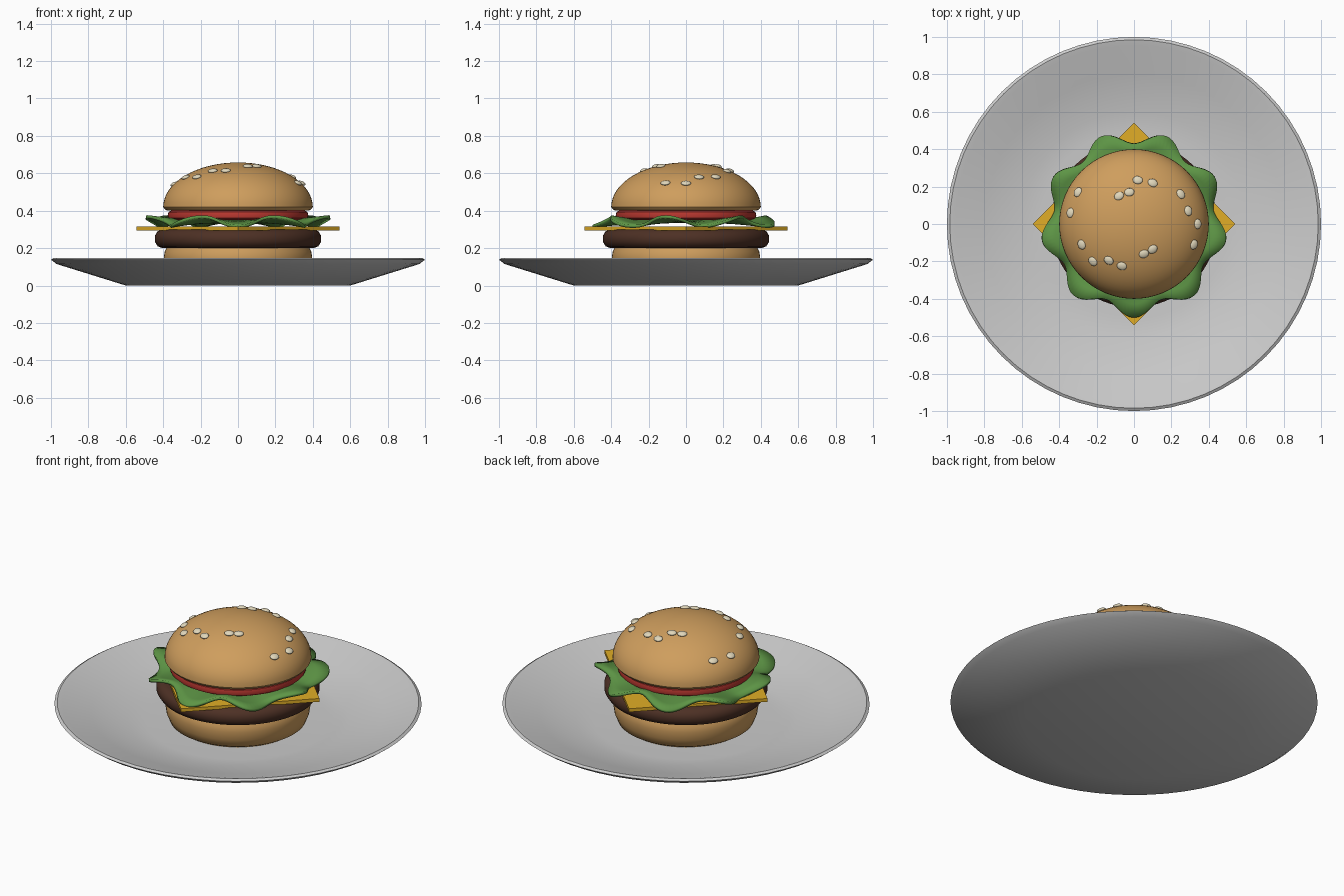
import bpy, bmesh
from math import sin, cos, pi, sqrt, radians
from mathutils import Vector

if "Cube" in bpy.data.objects:
    bpy.data.objects.remove(bpy.data.objects["Cube"])


def finish(name, bm, color=None, angle=40):
    bmesh.ops.recalc_face_normals(bm, faces=bm.faces)
    mesh = bpy.data.meshes.new(name)
    bm.to_mesh(mesh)
    bm.free()
    ob = bpy.data.objects.new(name, mesh)
    bpy.context.collection.objects.link(ob)
    if color:
        mat = bpy.data.materials.get(name) or bpy.data.materials.new(name)
        mat.diffuse_color = (*color, 1)
        mat.use_nodes = True
        mat.node_tree.nodes["Principled BSDF"].inputs["Base Color"].default_value = mat.diffuse_color
        mesh.materials.append(mat)
    bpy.ops.object.select_all(action='DESELECT')
    bpy.context.view_layer.objects.active = ob
    ob.select_set(True)
    if angle:
        bpy.ops.object.shade_smooth_by_angle(angle=radians(angle))
    return ob


def lathe(name, profile, color=None, angle=40, steps=64):
    """Spin an (r, z) profile around the z axis."""
    bm = bmesh.new()
    verts = [bm.verts.new((r, 0, z)) for r, z in profile]
    edges = [bm.edges.new(pair) for pair in zip(verts, verts[1:])]
    bmesh.ops.spin(bm, geom=verts + edges, cent=(0, 0, 0), axis=(0, 0, 1),
                   angle=2 * pi, steps=steps, use_duplicate=False)
    bmesh.ops.remove_doubles(bm, verts=bm.verts, dist=1e-4)
    return finish(name, bm, color, angle)


BUN = (0.62, 0.34, 0.11)
DOME_R, DOME_Z, DOME_H = 0.40, 0.42, 0.238

# Shallow dished plate
lathe("plate", [(0, 0), (0.6, 0), (0.97, 0.115), (1.0, 0.138), (0.985, 0.147),
                (0.955, 0.14), (0.8, 0.09), (0.6, 0.042), (0.5, 0.035), (0, 0.035)])

# Bottom bun, patty and tomato
lathe("bottom_bun", [(0, 0.035), (0.34, 0.035), (0.372, 0.055), (0.39, 0.1), (0.397, 0.15),
                     (0.392, 0.18), (0.38, 0.205), (0, 0.205)], BUN)
lathe("patty", [(0, 0.2), (0.405, 0.2), (0.43, 0.21), (0.445, 0.235), (0.445, 0.265),
                (0.43, 0.29), (0.405, 0.3), (0, 0.3)], (0.075, 0.03, 0.018))
lathe("tomato", [(0, 0.35), (0.355, 0.35), (0.372, 0.36), (0.376, 0.375),
                 (0.372, 0.392), (0.355, 0.402), (0, 0.402)], (0.5, 0.04, 0.03))

# Top bun with a domed crown
dome = [(DOME_R * cos(a), DOME_Z + DOME_H * sin(a)) for a in (i * pi / 32 for i in range(16))]
lathe("top_bun", [(0, 0.4), (0.375, 0.4), (0.39, 0.406)] + dome + [(0, DOME_Z + DOME_H)], BUN)

# Square cheese slice turned 45 degrees
bm = bmesh.new()
bmesh.ops.create_cone(bm, cap_ends=True, segments=4, radius1=0.542, radius2=0.542, depth=0.02)
bmesh.ops.translate(bm, verts=bm.verts, vec=(0, 0, 0.305))
finish("cheese", bm, (0.75, 0.42, 0.02), 0)

# Ruffled lettuce leaf: nine lobes around, seven waves up and down
bm = bmesh.new()
N, RINGS = 144, 8
rings = []
for j in range(1, RINGS + 1):
    t = j / RINGS
    ring = []
    for i in range(N):
        a = 2 * pi * i / N
        r = t * (0.465 - 0.035 * t ** 3 * sin(9 * a))
        ring.append(bm.verts.new((r * cos(a), r * sin(a), 0.342 - 0.026 * t ** 3 * sin(7 * a))))
    rings.append(ring)
bm.faces.new(rings[0])
for inner, outer in zip(rings, rings[1:]):
    for i in range(N):
        k = (i + 1) % N
        bm.faces.new((inner[i], outer[i], outer[k], inner[k]))
leaf = finish("lettuce", bm, (0.11, 0.3, 0.06))
solid = leaf.modifiers.new("thickness", 'SOLIDIFY')
solid.thickness = 0.016
solid.offset = 0

# Sesame seeds resting on the crown
SEEDS = [(.02, .235), (.10, .22), (-.08, .15), (-.025, .17), (-.30, .17), (-.34, .06),
         (.25, .16), (.29, .07), (.34, 0), (.32, -.11), (.10, -.135), (.053, -.16),
         (-.065, -.225), (-.135, -.195), (-.22, -.20), (-.28, -.11)]
for n, (x, y) in enumerate(SEEDS):
    h = sqrt(1 - (x * x + y * y) / DOME_R ** 2)
    bm = bmesh.new()
    bmesh.ops.create_uvsphere(bm, u_segments=16, v_segments=10, radius=1)
    ob = finish("sesame_seed_%02d" % (n + 1), bm, (0.75, 0.68, 0.5), 60)
    ob.scale = (0.027, 0.022, 0.011)
    ob.location = (x, y, DOME_Z + DOME_H * h + 0.002)
    tilt = Vector((x, y, 0.8))
    ob.rotation_mode = 'QUATERNION'
    ob.rotation_quaternion = tilt.to_track_quat('Z', 'Y')
